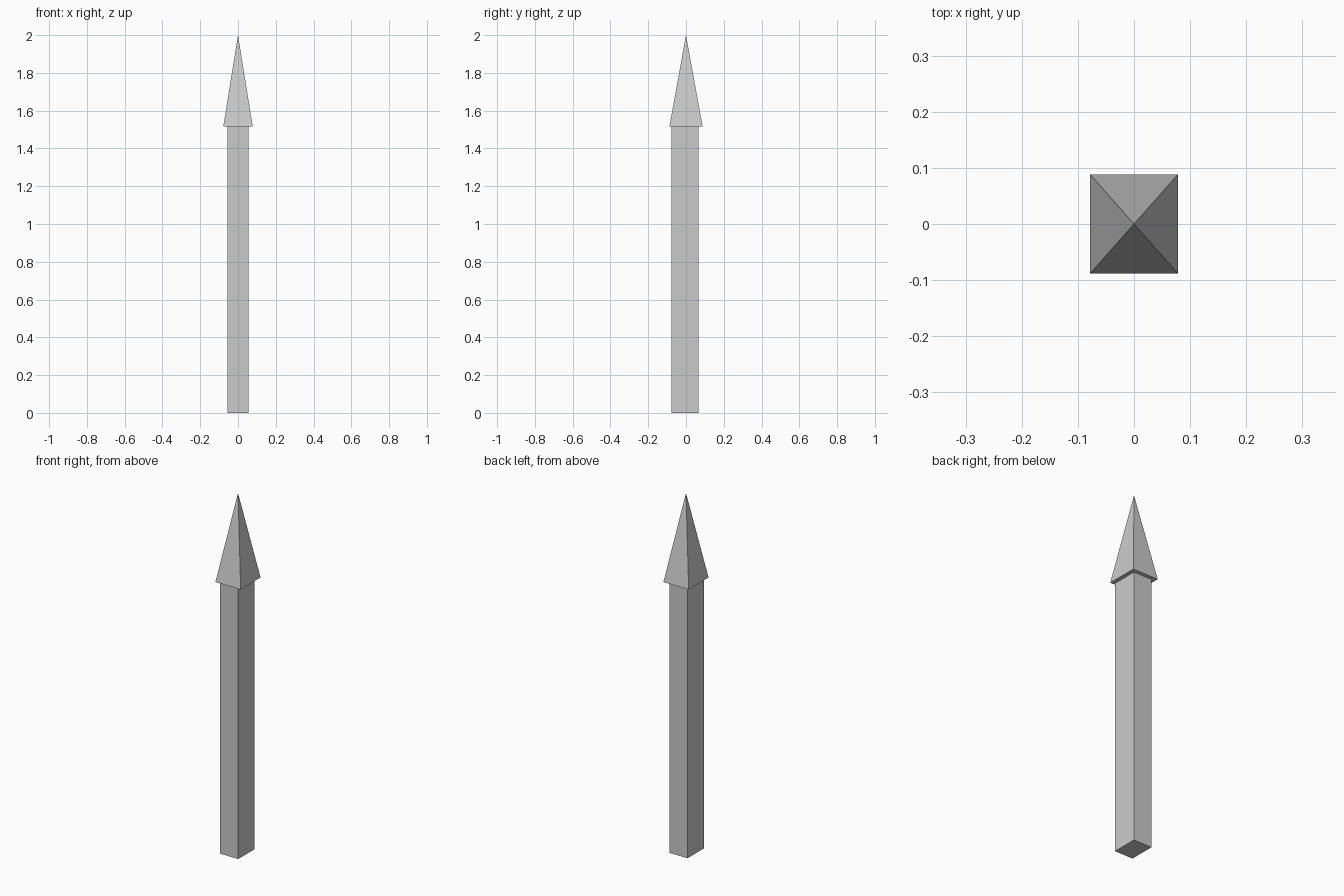
import bpy
from math import pi

if "Cube" in bpy.data.objects:
    bpy.data.objects.remove(bpy.data.objects["Cube"])

HEAD_BASE = 1.515
HEIGHT = 2.0

# Rectangular shaft, set slightly towards the front
bpy.ops.mesh.primitive_cube_add(size=1, location=(0, -0.006, HEAD_BASE / 2))
shaft = bpy.context.object
shaft.name = "shaft"
shaft.scale = (0.112, 0.144, HEAD_BASE)
bpy.ops.object.transform_apply(location=False, rotation=False, scale=True)

# Four-sided pyramid tip overhanging the shaft
bpy.ops.mesh.primitive_cone_add(vertices=4, radius1=0.5 ** 0.5, radius2=0, depth=1,
                                location=(0, 0, (HEAD_BASE + HEIGHT) / 2),
                                rotation=(0, 0, pi / 4))
tip = bpy.context.object
tip.name = "pointed_tip"
bpy.ops.object.transform_apply(location=False, rotation=True, scale=False)
tip.scale = (0.156, 0.176, HEIGHT - HEAD_BASE)
bpy.ops.object.transform_apply(location=False, rotation=False, scale=True)
